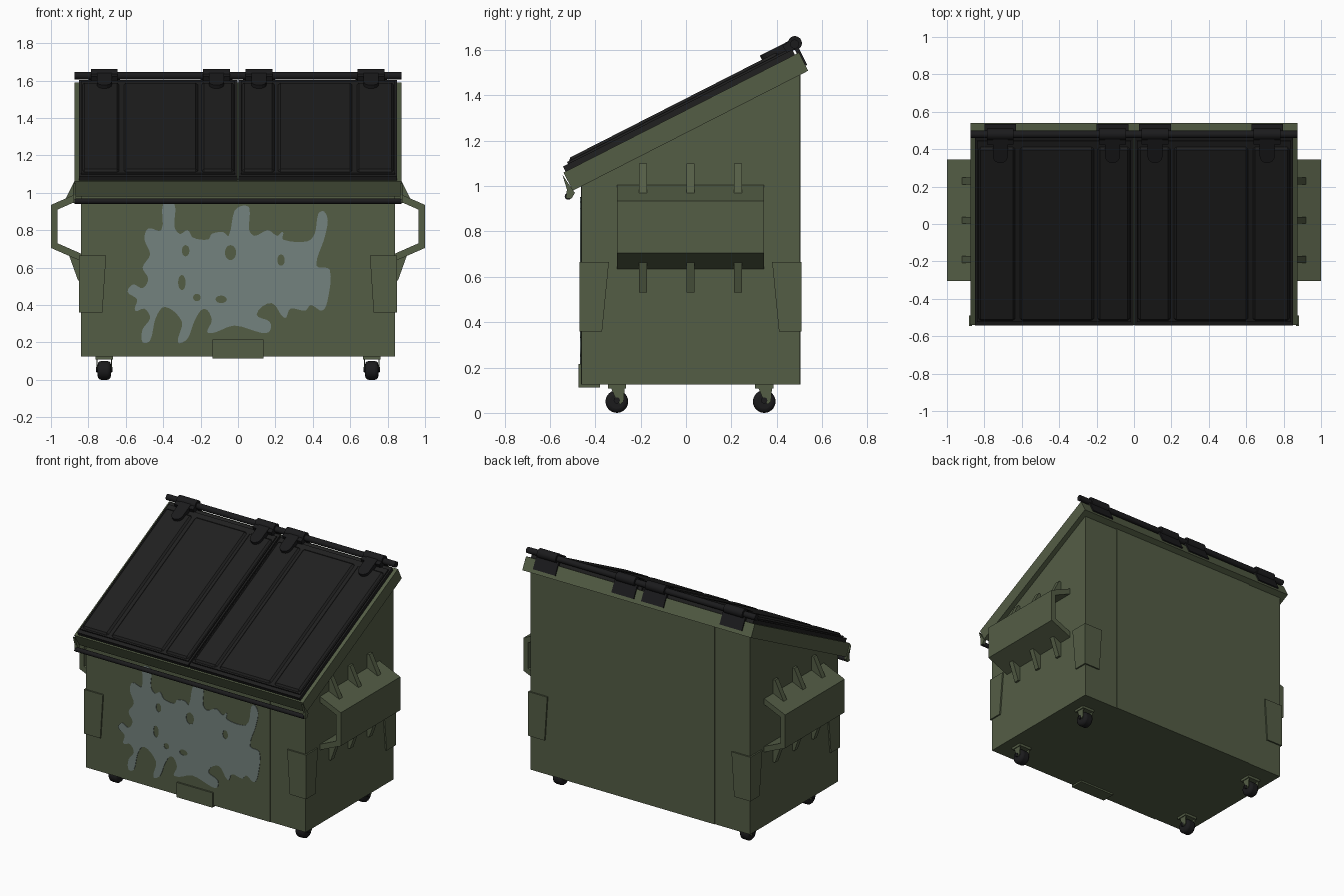
import bpy, bmesh, math
from mathutils import Matrix, Vector

if "Cube" in bpy.data.objects:
    bpy.data.objects.remove(bpy.data.objects["Cube"], do_unlink=True)


def material(name, r, g, b, rough=0.7):
    m = bpy.data.materials.new(name)
    m.use_nodes = True
    m.diffuse_color = (r, g, b, 1)
    bsdf = m.node_tree.nodes["Principled BSDF"]
    bsdf.inputs["Base Color"].default_value = (r, g, b, 1)
    bsdf.inputs["Roughness"].default_value = rough
    return m


GREEN = material("olive green paint", 0.088, 0.11, 0.06)
PLASTIC = material("black plastic", 0.014, 0.014, 0.014)
STEEL = material("dark steel", 0.011, 0.011, 0.012)
PAINT = material("grey blue spray paint", 0.174, 0.224, 0.209)


def finish(name, bm, mat, matrix=None, bevel=0, segments=1, smooth=False):
    bmesh.ops.recalc_face_normals(bm, faces=bm.faces)
    mesh = bpy.data.meshes.new(name)
    bm.to_mesh(mesh)
    bm.free()
    mesh.materials.append(mat)
    if smooth:
        mesh.shade_smooth()
        mesh.set_sharp_from_angle(angle=math.radians(35))
    ob = bpy.data.objects.new(name, mesh)
    bpy.context.collection.objects.link(ob)
    if matrix:
        ob.matrix_world = matrix
    if bevel:
        mod = ob.modifiers.new("bevel", "BEVEL")
        mod.width, mod.segments = bevel, segments
    return ob


def prism(name, pts, axis, lo, hi, mat, **kw):
    """Extrude a 2D outline along an axis from lo to hi."""
    put = {"x": lambda p, t: (t, p[0], p[1]),
           "y": lambda p, t: (p[0], t, p[1]),
           "z": lambda p, t: (p[0], p[1], t)}[axis]
    bm = bmesh.new()
    a = [bm.verts.new(put(p, lo)) for p in pts]
    b = [bm.verts.new(put(p, hi)) for p in pts]
    bm.faces.new(a)
    bm.faces.new(b[::-1])
    for i in range(len(pts)):
        j = (i + 1) % len(pts)
        bm.faces.new((a[i], a[j], b[j], b[i]))
    return finish(name, bm, mat, **kw)


def box(name, x, y, z, mat, **kw):
    pts = [(y[0], z[0]), (y[1], z[0]), (y[1], z[1]), (y[0], z[1])]
    return prism(name, pts, "x", x[0], x[1], mat, **kw)


def rod(name, center, radius, length, mat, sides=20, **kw):
    """Cylinder lying along x."""
    bm = bmesh.new()
    bmesh.ops.create_cone(bm, cap_ends=True, segments=sides, radius1=radius,
                          radius2=radius, depth=length,
                          matrix=Matrix.Translation(center) @ Matrix.Rotation(math.pi / 2, 4, "Y"))
    return finish(name, bm, mat, smooth=True, **kw)


# Frame of the sloping top: y runs up the slope, z is its normal
SLOPE = Matrix.Translation((0, -0.54, 1.06)) @ Matrix.Rotation(math.atan2(0.53, 1.04), 4, "X")
TOP = 1.165
FRONT, BACK, SIDE, FLOOR = -0.46, 0.50, 0.84, 0.125

# Body, with slightly proud middle sheets front and back
prism("body", [(FRONT, FLOOR), (BACK, FLOOR), (BACK, 1.55), (FRONT, 1.05)], "x", -SIDE, SIDE, GREEN)
box("front_sheet", (-0.57, 0.57), (FRONT - 0.004, FRONT + 0.01), (FLOOR, 1.0), GREEN)
box("back_sheet", (-0.57, 0.57), (BACK - 0.01, BACK + 0.004), (FLOOR, 1.52), GREEN)
box("rim", (-0.875, 0.875), (0, TOP), (-0.09, 0), GREEN, matrix=SLOPE)

# Foot plate under the front edge
prism("foot_plate", [(-0.475, 0.215), (-0.475, 0.113), (-0.38, 0.113), (-0.38, 0.126),
                     (FRONT, 0.126), (FRONT, 0.215)], "x", -0.137, 0.137, GREEN)

# Front edge bar with end brackets
rod("front_bar", (0, -0.52, 0.955), 0.015, 1.75, STEEL)
for s in (-1, 1):
    prism("bar_bracket", [(-0.545, 1.05), (-0.49, 0.97), (-0.505, 0.945), (-0.53, 0.945), (-0.525, 0.985)],
          "x", s * 0.865, s * 0.882, GREEN)

# Fork pockets with gussets
pocket = [(SIDE, 1.005), (1.0, 0.935), (1.0, 0.705), (SIDE, 0.635),
          (SIDE, 0.675), (0.965, 0.73), (0.965, 0.91), (SIDE, 0.965)]
upper = [(SIDE, 1.10), (0.855, 1.10), (0.925, 0.96), (SIDE, 0.99)]
lower = [(SIDE, 0.53), (0.855, 0.53), (0.905, 0.67), (SIDE, 0.66)]
for s in (-1, 1):
    flip = lambda pts: [(s * x, z) for x, z in pts]
    prism("fork_pocket", flip(pocket), "y", -0.305, 0.345, GREEN)
    for y in (-0.19, 0.02, 0.23):
        prism("upper_gusset", flip(upper), "y", y - 0.018, y + 0.018, GREEN)
        prism("lower_gusset", flip(lower), "y", y - 0.018, y + 0.018, GREEN)

# Corner plates wrapping all four edges
for sx in (-1, 1):
    for sy, edge in ((-1, FRONT), (1, BACK)):
        out = edge + sy * 0.01
        prism("corner_plate_side", [(out, 0.665), (out - sy * 0.13, 0.665),
                                    (out - sy * 0.10, 0.36), (out, 0.36)],
              "x", sx * 0.83, sx * 0.85, GREEN)
        prism("corner_plate_face", [(sx * 0.85, 0.665), (sx * 0.705, 0.665),
                                    (sx * 0.725, 0.36), (sx * 0.85, 0.36)],
              "y", edge - sy * 0.01, out, GREEN)

# Casters
for x in (-0.715, 0.715):
    for y in (-0.305, 0.345):
        rod("wheel", (x, y, 0.05), 0.05, 0.07, STEEL, sides=24, bevel=0.018, segments=3)
        rod("axle", (x, y, 0.055), 0.014, 0.088, STEEL, sides=10)
        box("caster_plate", (x - 0.048, x + 0.048), (y - 0.04, y + 0.04), (0.108, 0.126), GREEN)
        for s in (-1, 1):
            prism("caster_fork", [(y - 0.03, 0.12), (y + 0.035, 0.12), (y + 0.03, 0.05),
                                  (y + 0.015, 0.038), (y, 0.05)],
                  "x", x + s * 0.036, x + s * 0.042, GREEN)

# Two lids, each with three raised panels
for s in (-1, 1):
    box("lid", (s * 0.004, s * 0.85), (0.01, TOP - 0.02), (0, 0.025), PLASTIC, matrix=SLOPE)
    box("lid_field", (s * 0.015, s * 0.84), (0.035, 1.12), (0.02, 0.034), PLASTIC, matrix=SLOPE)
    for a, b in ((0.022, 0.195), (0.215, 0.61), (0.635, 0.832)):
        box("lid_panel", (s * a, s * b), (0.045, 1.085), (0.01, 0.046), PLASTIC,
            matrix=SLOPE, bevel=0.012)

# Hinge bar and hinges
rod("hinge_bar", (0, TOP, 0.042), 0.02, 1.75, STEEL, matrix=SLOPE)
for x in (-0.715, -0.115, 0.112, 0.712):
    rod("hinge_barrel", (x, TOP + 0.003, 0.045), 0.031, 0.144, STEEL, matrix=SLOPE)
    arc = [(x + 0.04 * math.cos(t), 1.045 + 0.04 * math.sin(t))
           for t in [math.pi * (1 + i / 8) for i in range(9)]]
    prism("hinge_flap", arc + [(x + 0.04, TOP), (x - 0.04, TOP)], "z", 0.03, 0.066, STEEL, matrix=SLOPE)
    box("hinge_shoulder", (x - 0.072, x + 0.072), (1.115, TOP), (0.02, 0.062), STEEL, matrix=SLOPE)
    box("hinge_back_plate", (x - 0.085, x + 0.085), (TOP - 0.01, TOP + 0.008), (-0.065, 0.03),
        STEEL, matrix=SLOPE)

# Spray painted splash on the front, outline in hundredths
splash = [(-40, 94), (-34, 94), (-34, 82), (-31, 78), (-27, 80), (-24, 76), (-16, 75), (-14, 78),
          (-8, 79), (-5, 77), (-2, 90), (2, 93), (6, 92), (6, 80), (9, 77), (16, 80), (21, 77),
          (24, 79), (24, 75), (37, 74), (41, 78), (43, 89), (46, 90), (48, 85), (46, 75), (42, 61),
          (49, 59), (48, 43), (45, 37), (39, 40), (36, 37), (28, 38), (25, 33), (18, 41), (10, 35),
          (17, 31), (17, 26), (13, 25), (-2, 29), (-16, 25), (-14, 32), (-18, 38), (-23, 32),
          (-27, 22), (-32, 20), (-30, 31), (-39, 39), (-44, 33), (-47, 21), (-51, 20), (-51, 27),
          (-47, 33), (-50, 38), (-55, 37), (-54, 43), (-59, 47), (-56, 51), (-51, 49), (-48, 54),
          (-51, 60), (-47, 67), (-50, 75), (-48, 81), (-41, 80)]
holes = [(-28, 69, 2, 3), (-30, 52, 2, 4), (-4, 68, 3, 4), (23, 64, 2, 3), (-9, 43, 3, 2), (-22, 44, 2, 2)]
loops = [splash] + [[(x + w * math.cos(t), z + h * math.sin(t))
                     for t in [math.tau * i / 8 for i in range(8)]] for x, z, w, h in holes]
curve = bpy.data.curves.new("paint_splash", "CURVE")
curve.dimensions, curve.fill_mode = "2D", "BOTH"
curve.extrude, curve.resolution_u = 0.002, 4
for loop in loops:
    sp = curve.splines.new("BEZIER")
    sp.bezier_points.add(len(loop) - 1)
    sp.use_cyclic_u = True
    n = len(loop)
    for i, bp in enumerate(sp.bezier_points):
        here, before, after = (Vector((*loop[k % n], 0)) / 100 for k in (i, i - 1, i + 1))
        lean = (after - before).normalized()
        bp.handle_left_type = bp.handle_right_type = "FREE"
        bp.co = here
        bp.handle_left = here - lean * (here - before).length * 0.3
        bp.handle_right = here + lean * (after - here).length * 0.3
curve.materials.append(PAINT)
paint = bpy.data.objects.new("paint_splash", curve)
bpy.context.collection.objects.link(paint)
paint.matrix_world = Matrix.Translation((0, FRONT - 0.005, 0)) @ Matrix.Rotation(math.pi / 2, 4, "X")
for ob in bpy.context.selected_objects:
    ob.select_set(False)
paint.select_set(True)
bpy.context.view_layer.objects.active = paint
bpy.ops.object.convert(target="MESH")
